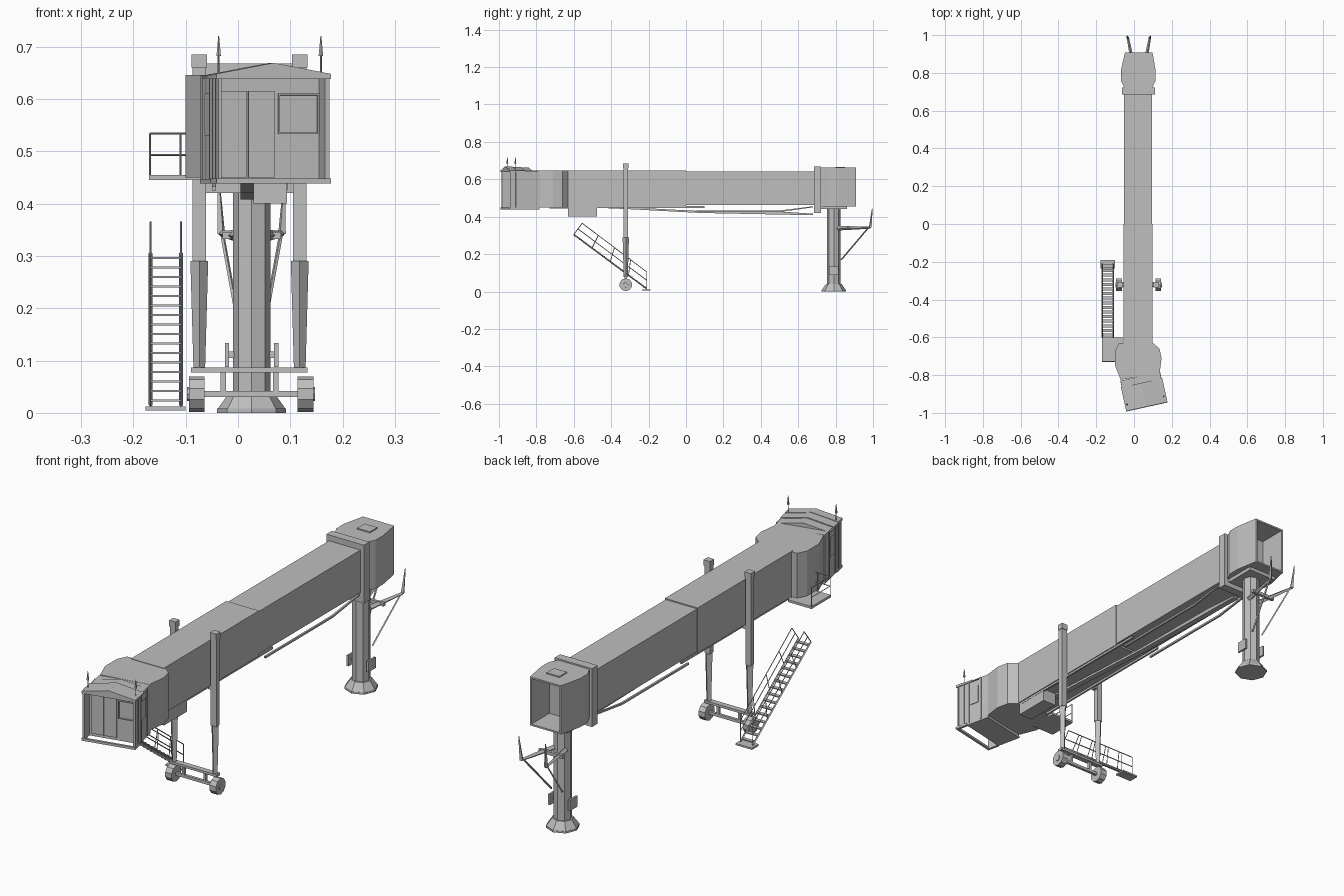
import bpy, bmesh, math
from mathutils import Matrix, Vector

cube = bpy.data.objects.get("Cube")
if cube:
    bpy.data.objects.remove(cube, do_unlink=True)

grey = bpy.data.materials.new("light grey paint")
grey.use_nodes = True
COLOUR = (0.52, 0.52, 0.52, 1)
grey.diffuse_color = COLOUR
grey.node_tree.nodes["Principled BSDF"].inputs["Base Color"].default_value = COLOUR

IDENTITY = Matrix.Identity(4)
CAB = Matrix.Translation((0.05, -0.885, 0)) @ Matrix.Rotation(math.radians(12.4), 4, 'Z')
MID = 0.022          # centre line of the tunnel


def finish(name, bm, matrix=IDENTITY):
    bmesh.ops.recalc_face_normals(bm, faces=bm.faces)
    mesh = bpy.data.meshes.new(name)
    bm.to_mesh(mesh)
    bm.free()
    mesh.transform(matrix)
    mesh.materials.append(grey)
    obj = bpy.data.objects.new(name, mesh)
    bpy.context.collection.objects.link(obj)
    return obj


def prism(name, pts, axis, a, b, matrix=IDENTITY, recess=None):
    """Extrude a profile along an axis; recess = (direction, rim, depth) hollows one end."""
    place = {'x': lambda p, q, t: (t, p, q), 'y': lambda p, q, t: (p, t, q),
             'z': lambda p, q, t: (p, q, t)}[axis]
    bm = bmesh.new()
    low = [bm.verts.new(place(p, q, a)) for p, q in pts]
    high = [bm.verts.new(place(p, q, b)) for p, q in pts]
    bm.faces.new(low)
    bm.faces.new(high)
    for i in range(len(pts)):
        j = (i + 1) % len(pts)
        bm.faces.new((low[i], low[j], high[j], high[i]))
    bmesh.ops.recalc_face_normals(bm, faces=bm.faces)
    if recess:
        direction, rim, depth = recess
        face = max(bm.faces, key=lambda f: f.normal.dot(Vector(direction)))
        bmesh.ops.inset_region(bm, faces=[face], thickness=rim)
        bmesh.ops.inset_region(bm, faces=[face], thickness=0.0005, depth=-depth)
    return finish(name, bm, matrix)


def box(name, x0, x1, y0, y1, z0, z1, matrix=IDENTITY, recess=None):
    return prism(name, [(x0, y0), (x1, y0), (x1, y1), (x0, y1)], 'z', z0, z1, matrix, recess)


def cone(name, sides, r0, r1, start, end):
    """Straight tube or tapered rod between two points."""
    start, end = Vector(start), Vector(end)
    d = end - start
    bm = bmesh.new()
    bmesh.ops.create_cone(bm, cap_ends=True, segments=sides, radius1=r0, radius2=r1, depth=d.length)
    turn = d.to_track_quat('Z', 'Y').to_matrix().to_4x4()
    return finish(name, bm, Matrix.Translation((start + end) / 2) @ turn)


def rod(name, start, end, r=0.002):
    return cone(name, 4, r, r, start, end)


# Telescoping tunnel
box("outer_tunnel", -0.055, 0.099, -0.64, 0.0, 0.455, 0.648)
box("inner_tunnel", -0.052, 0.096, 0.0, 0.69, 0.462, 0.643)
prism("cable_tray", [(-0.63, 0.455), (-0.3, 0.44), (0.08, 0.42), (0.68, 0.408), (0.68, 0.416),
                     (0.5, 0.428), (0.08, 0.43), (-0.3, 0.45), (-0.63, 0.462)], 'x', 0.005, 0.03)
for x in (-0.05, 0.087):
    box("under_rail", x, x + 0.008, -0.62, 0.1, 0.446, 0.456)
    prism("inner_rail", [(0.05, 0.425), (0.5, 0.425), (0.68, 0.45), (0.68, 0.456),
                         (0.5, 0.433), (0.05, 0.433)], 'x', x, x + 0.008)
box("equipment_box", 0.03, 0.094, -0.63, -0.475, 0.4, 0.456)

# Terminal end room with an open doorway
box("end_collar", -0.064, 0.112, 0.685, 0.722, 0.42, 0.668)
prism("end_room", [(-0.05, 0.72), (0.095, 0.72), (0.115, 0.76), (0.115, 0.81), (0.098, 0.908),
                   (-0.048, 0.908), (-0.07, 0.81), (-0.07, 0.76)], 'z', 0.455, 0.662,
      recess=((0, 1, 0), 0.01, 0.12))
box("roof_hatch", 0.0, 0.06, 0.8, 0.85, 0.662, 0.667)
box("inner_door", -0.01, 0.055, 0.782, 0.79, 0.465, 0.61)
box("room_bearer", -0.045, 0.09, 0.72, 0.86, 0.44, 0.456)

# Support column with a flared eight-sided foot
COL_Y = 0.79
cone("column", 8, 0.036, 0.036, (0.026, COL_Y, 0), (0.026, COL_Y, 0.44))
cone("column_foot", 8, 0.066, 0.042, (0.026, COL_Y, 0.006), (0.026, COL_Y, 0.04))
cone("foot_plate", 8, 0.066, 0.066, (0.026, COL_Y, 0), (0.026, COL_Y, 0.008))
for s in (-1, 1):
    x = 0.026 + s * 0.047
    box("column_cabinet", x - 0.004, x + 0.004, COL_Y - 0.025, COL_Y + 0.025, 0.088, 0.134)
    box("cabinet_bracket", min(x, 0.026), max(x, 0.026), COL_Y - 0.005, COL_Y + 0.005, 0.105, 0.117)
    # Service arms with upright tips
    tip = (0.026 + s * 0.058, 0.985, 0.342)
    cone("service_arm", 4, 0.012, 0.006, (0.026 + s * 0.025, COL_Y + 0.02, 0.338), tip)
    cone("arm_tip", 4, 0.008, 0.002, tip, (0.026 + s * 0.063, 0.996, 0.445))
    rod("arm_brace", (0.026 + s * 0.055, 0.97, 0.335), (0.026 + s * 0.025, 0.83, 0.17), 0.004)
box("arm_crossbar", -0.03, 0.082, 0.86, 0.872, 0.332, 0.346)

# Lifting columns and wheel bogie
LEG_Y = -0.322
for s in (-1, 1):
    x = MID + s * 0.096
    box("lift_column", x - 0.013, x + 0.013, LEG_Y - 0.011, LEG_Y + 0.011, 0.29, 0.66)
    cone("lift_piston", 4, 0.011, 0.017, (x, LEG_Y, 0.08), (x, LEG_Y, 0.29))
    box("lift_cap", x - 0.015, x + 0.015, LEG_Y - 0.014, LEG_Y + 0.014, 0.66, 0.685)
    w = MID + 0.003 + s * 0.104
    cone("wheel", 10, 0.034, 0.034, (w - 0.015, LEG_Y, 0.036), (w + 0.015, LEG_Y, 0.036))
    cone("wheel_hub", 8, 0.016, 0.013, (w, LEG_Y, 0.036), (w + s * 0.018, LEG_Y, 0.036))
    box("axle_post", MID + s * 0.05 - 0.005, MID + s * 0.05 + 0.005,
        LEG_Y - 0.006, LEG_Y + 0.006, 0.035, 0.082)
    box("tunnel_clamp", min(x, MID + s * 0.07), max(x, MID + s * 0.07),
        LEG_Y - 0.01, LEG_Y + 0.01, 0.44, 0.456)
box("bogie_beam", -0.09, 0.133, LEG_Y - 0.012, LEG_Y + 0.012, 0.077, 0.087)
box("axle", -0.075, 0.12, LEG_Y - 0.006, LEG_Y + 0.006, 0.03, 0.042)

# Front rotunda
prism("front_rotunda", [(-0.08, -0.63), (0.1, -0.63), (0.135, -0.66), (0.146, -0.71),
                        (0.136, -0.79), (-0.07, -0.825), (-0.1, -0.75), (-0.1, -0.67)],
      'z', 0.45, 0.646)

# Cab, turned to the side, with an open hood at the front
HALF, FRONT, WALL, BACK = 0.107, -0.08, -0.03, 0.08
box("cab_body", -HALF, HALF, WALL, BACK, 0.445, 0.645, CAB)
for s in (-1, 1):
    a, b = sorted((s * HALF, s * (HALF - 0.006)))
    box("hood_side", a, b, FRONT, WALL, 0.445, 0.645, CAB)
    for y in (-0.078, -0.05, -0.022, 0.04):
        a, b = sorted((s * HALF, s * (HALF + 0.004)))
        box("side_rib", a, b, y, y + 0.006, 0.445, 0.645, CAB)
    a, b = sorted((s * (HALF - 0.006), s * (HALF + 0.005)))
    box("floor_side_sill", a, b, FRONT - 0.005, WALL, 0.438, 0.448, CAB)
    a, b = sorted((s * HALF, s * (HALF + 0.003)))
    box("side_window", a, b, -0.01, 0.03, 0.53, 0.61, CAB)
    tip = CAB @ Vector((s * 0.1, -0.05, 0.64))
    rod("antenna_pole", tip, tip + Vector((0, 0, 0.05)), 0.002)
    cone("antenna_lamp", 6, 0.005, 0.001, tip + Vector((0, 0, 0.042)), tip + Vector((0, 0, 0.08)))
box("floor_front_sill", -0.112, 0.112, FRONT - 0.006, FRONT + 0.004, 0.438, 0.448, CAB)
box("cab_floor", -0.108, 0.108, WALL, BACK, 0.438, 0.446, CAB)

# Stepped gable roof
for y0, y1, rise in ((FRONT - 0.004, -0.045, 0.002), (-0.045, 0.0, 0.0), (0.0, 0.045, -0.004)):
    prism("cab_roof", [(-0.112, 0.638), (0.112, 0.638), (0.112, 0.646 + rise),
                       (0, 0.667 + rise), (-0.112, 0.646 + rise)], 'y', y0, y1, CAB)

# Front wall door leaves and window frame
for x0, x1 in ((-0.092, -0.041), (-0.038, 0.013)):
    box("front_door_leaf", x0, x1, WALL - 0.005, WALL, 0.45, 0.615, CAB)
box("front_window", 0.02, 0.1, WALL - 0.006, WALL, 0.533, 0.61, CAB, ((0, -1, 0), 0.004, 0.005))

# Side landing with handrails
box("landing_floor", -0.17, -0.06, -0.73, -0.6, 0.445, 0.455)
for z in (0.493, 0.534):
    rod("landing_side_rail", (-0.168, -0.728, z), (-0.168, -0.602, z))
    rod("landing_front_rail", (-0.168, -0.728, z), (-0.1, -0.728, z))
for x, y in ((-0.168, -0.728), (-0.168, -0.602), (-0.11, -0.728)):
    rod("landing_post", (x, y, 0.45), (x, y, 0.534))

# Service stairs
TOP, FOOT = Vector((0, -0.6, 0.305)), Vector((0, -0.21, 0.015))
LIFT = Vector((0, 0.045, 0.06))
for x in (-0.167, -0.109):
    side = Vector((x, 0, 0))
    rod("stair_stringer", TOP + side, FOOT + side, 0.004)
    for k in (0.5, 1.0):
        rod("stair_handrail", TOP + side + LIFT * k, FOOT + side + Vector((0, 0, 0.09)) * k)
    for i in range(5):
        t = i / 4
        base = TOP.lerp(FOOT, t) + side
        rod("stair_post", base, base + LIFT.lerp(Vector((0, 0, 0.09)), t))
for i in range(16):
    p = TOP.lerp(FOOT, (i + 0.5) / 16)
    box("stair_tread", -0.167, -0.109, p.y - 0.008, p.y + 0.008, p.z - 0.002, p.z + 0.002)
box("stair_foot", -0.177, -0.1, -0.235, -0.19, 0.005, 0.012)
